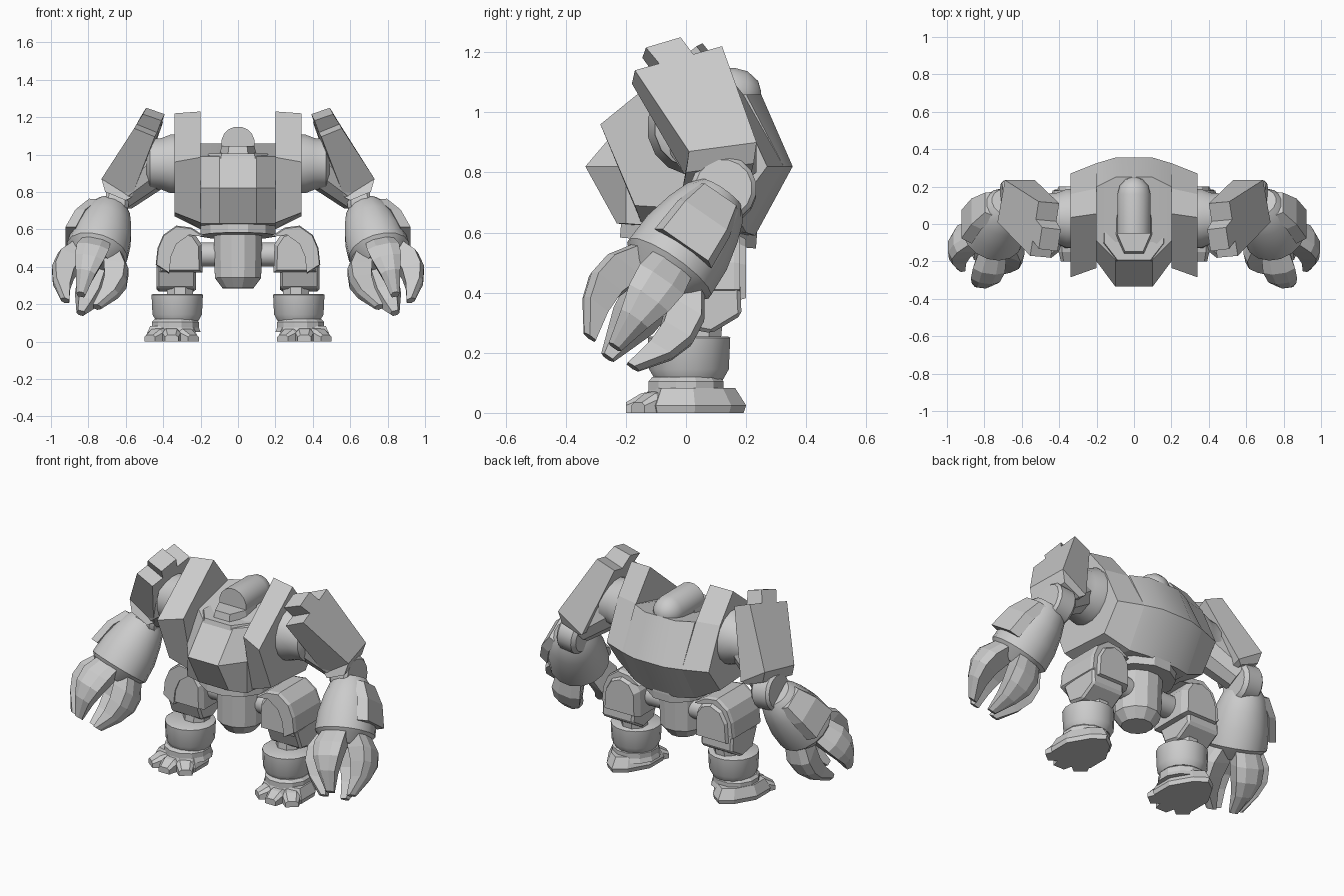
import bpy
import bmesh
from math import cos, sin, pi, radians
from mathutils import Vector

old = bpy.data.objects.get("Cube")
if old:
    bpy.data.objects.remove(old, do_unlink=True)

grey = bpy.data.materials.new("plain grey")
grey.use_nodes = True
colour = (0.6, 0.6, 0.6, 1)
grey.diffuse_color = colour
grey.node_tree.nodes["Principled BSDF"].inputs["Base Color"].default_value = colour


def loft(name, loops, mirror=False, smooth=False, bevel=0):
    """Skin a list of equal-sized loops and cap both ends."""
    bm = bmesh.new()
    rings = [[bm.verts.new(p) for p in loop] for loop in loops]
    n = len(rings[0])
    for a, b in zip(rings, rings[1:]):
        for i in range(n):
            j = (i + 1) % n
            bm.faces.new((a[i], a[j], b[j], b[i]))
    bm.faces.new(rings[0])
    bm.faces.new(rings[-1])
    bmesh.ops.recalc_face_normals(bm, faces=bm.faces)
    mesh = bpy.data.meshes.new(name)
    bm.to_mesh(mesh)
    bm.free()
    mesh.materials.append(grey)
    obj = bpy.data.objects.new(name, mesh)
    bpy.context.collection.objects.link(obj)
    if smooth:
        bpy.ops.object.select_all(action='DESELECT')
        obj.select_set(True)
        bpy.context.view_layer.objects.active = obj
        bpy.ops.object.shade_smooth_by_angle(angle=radians(32))
    if bevel:
        mod = obj.modifiers.new("edge", 'BEVEL')
        mod.width = bevel
        mod.segments = 1
    if mirror:
        obj.modifiers.new("mirror", 'MIRROR')
    return obj


def frame(axis, hint):
    """Unit axis, the hint made square to it, and their cross product."""
    d = Vector(axis).normalized()
    e = Vector(hint)
    e = (e - d * e.dot(d)).normalized()
    return d, e, d.cross(e)


def lathe(name, origin, axis, profile, n=16, hint=(0, 1, 0), squash=1, **kw):
    """Turn (distance, radius) pairs about an axis."""
    d, e, f = frame(axis, hint)
    o = Vector(origin)
    turn = [2 * pi * (i + 0.5) / n for i in range(n)]
    loops = [[o + d * a + (e * cos(t) + f * sin(t) * squash) * r for t in turn]
             for a, r in profile]
    return loft(name, loops, **kw)


def side_loft(name, profiles, **kw):
    """Skin side profiles of (y, z) placed at given x positions."""
    return loft(name, [[(x, y, z) for y, z in p] for x, p in profiles], **kw)


# Torso: faceted barrel between two tall fins
rim = [(-.20, .82), (-.09, .99), (.20, 1.06), (.325, .82), (.20, .60), (-.20, .63)]
core = [(-.335, .82), (-.19, .99), (.25, 1.06), (.355, .82), (.23, .59), (-.23, .63)]
side_loft("torso", [(-.2, rim), (-.1, core), (.1, core), (.2, rim)], smooth=True)
fin_in = [(-.235, .985), (.055, 1.23), (.19, 1.06), (.325, .82), (.20, .60), (-.15, .635)]
fin_out = [(-.285, .96), (.035, 1.22), (.16, 1.06), (.27, .82), (.16, .67), (-.17, .69)]
side_loft("torso_fins", [(.2, fin_in), (.34, fin_out)], mirror=True)

# Waist and pelvis
lathe("waist_ring", (0, .01, .61), (0, -.08, -1), [(-.05, .23), (.0, .235), (.045, .235)],
      n=12, squash=.88)
lathe("pelvis", (0, .03, .6), (0, -.02, -1), [(0, .135), (.26, .128), (.315, .085)], n=12)

# Canopy and head
dome = [(-.05, .09), (.16, .09), (.205, .078), (.24, .045), (.25, .01)]
lathe("canopy", (0, 0, 1.06), (0, 1, 0), dome, hint=(1, 0, 0), smooth=True)
for name, z0, z1, wide, front in (("head", .99, 1.045, .1, -.16),
                                  ("collar", .94, 1.005, .18, -.21)):
    outline = [(-wide, .05), (-wide, front + .1), (-wide * .55, front),
               (wide * .55, front), (wide, front + .1), (wide, .05)]
    loft(name, [[(x, y, z0) for x, y in outline],
                [(x * .88, y * .92, z1) for x, y in outline]])

# Shoulder joints and upper arms
lathe("shoulder_joints", (.3, .03, .95), (1, 0, 0),
      [(0, .16), (.06, .16), (.11, .14), (.17, .135), (.19, .1)], mirror=True, smooth=True)
lathe("upper_arms", (.42, .03, .95), (.24, .1, -.19), [(0, .12), (.28, .095)],
      n=10, mirror=True, smooth=True)

# Shoulder shields: notched slabs, leaning outward and thicker below
top_back, low_back = Vector((.51, .12, 1.22)), Vector((.69, .235, .90))
low_front, top_front = Vector((.73, .01, .87)), Vector((.555, -.17, 1.14))


def on_shield(u, v):
    upper = top_back.lerp(top_front, u)
    return upper.lerp(low_back.lerp(low_front, u), v)


def thickness(v):
    return Vector((-.11, -.01, -.045)).lerp(Vector((-.16, 0, -.1)), v)


outline = [(0, 0), (.33, 0), (.38, -.2), (.76, -.2), (.72, 0), (1, 0), (1, 1), (0, 1)]
face = [on_shield(u, v) for u, v in outline]
back = [p + thickness(v) for p, (u, v) in zip(face, outline)]
loft("shoulder_shields", [face, back], mirror=True)
lip = [on_shield(u, 1) for u in (0, 1)]
drop = Vector((-.02, -.01, -.07))
loft("shield_lips", [[p, p + drop, p + drop + thickness(0), p + thickness(1)] for p in lip],
     mirror=True)

# Elbows
lathe("elbows", (.585, .125, .735), (.95, 0, .1), [(0, .09), (.02, .11), (.11, .11), (.125, .095)],
      mirror=True, smooth=True)

# Forearms with outer guards
elbow = Vector((.68, .11, .72))
d, out, fore = frame((.08, -.18, -.26), (1, 0, 0))
lathe("forearms", elbow, d, [(-.01, .085), (.03, .115), (.1, .14), (.2, .163),
                             (.3, .168), (.32, .15), (.37, .1)],
      hint=(1, 0, 0), mirror=True, smooth=True)
guard = []
for a, low, high, half in ((.02, .06, .115, .08), (.12, .11, .165, .105), (.25, .13, .188, .115)):
    guard.append([elbow + d * a + out * r + fore * w * half
                  for r, w in ((low, -1), (high, -.8), (high, .8), (low, 1))])
loft("forearm_guards", guard, mirror=True)

# Four broad curved claws on each hand
palm = elbow + d * .34
for k, name in enumerate(("outer", "back", "inner", "front")):
    e = out * cos(k * pi / 2) + fore * sin(k * pi / 2)
    t = d.cross(e)
    claw = []
    for a, r0, r1, w in ((-.03, .04, .145, .085), (.05, .06, .195, .098), (.13, .085, .205, .088),
                         (.21, .085, .18, .06), (.31, .065, .11, .028)):
        claw.append([palm + d * a + e * r + t * w * s
                     for r, s in ((r0, -.6), (r1 - .02, -.9), (r1, -.4), (r1, .4),
                                  (r1 - .02, .9), (r0, .6))])
    loft(name + "_claws", claw, mirror=True)

# Hips, thighs rounded across the top, and curved outer pads
lathe("hip_axles", (.08, .05, .465), (1, 0, 0), [(0, .065), (.18, .065)], mirror=True,
      smooth=True)


def front_loft(name, outline, cuts, **kw):
    """Skin a front outline of (x, z) along y, shrunk at each cut."""
    cx, cz = .31, .45
    return loft(name, [[(cx + (x - cx) * k, y, cz + (z - cz) * k) for x, z in outline]
                       for y, k in cuts], mirror=True, **kw)


thigh = [(.19, .37), (.195, .52), (.235, .58), (.3, .6), (.37, .57), (.41, .5), (.42, .37)]
front_loft("thighs", thigh, ((-.08, .85), (-.05, 1), (.16, 1), (.2, .85)))
arc = [(.25, .61), (.33, .62), (.4, .57), (.43, .5), (.44, .41)]
inner_arc = [(x - .07, z - .045) for x, z in reversed(arc)]
front_loft("thigh_pads", arc + inner_arc, ((-.09, .96), (-.07, 1), (.16, 1), (.18, .96)))
knee = [(-.07, .41), (.18, .43), (.185, .325), (.085, .265), (-.02, .285)]
side_loft("knee_guards", [(.225, knee), (.435, knee)], mirror=True, bevel=.012)

# Shins, boots and ankles
lathe("shins", (.31, .06, .38), (0, -.1, -1), [(0, .075), (.2, .075)], n=8, mirror=True)
lathe("boots", (.325, .01, .255), (0, 0, -1), [(0, .13), (.005, .14), (.11, .135), (.145, .115)],
      mirror=True, smooth=True)
lathe("ankles", (.335, .0, .12), (0, 0, -1), [(0, .115), (.015, .13), (.045, .13), (.07, .14)],
      n=12, mirror=True)

# Feet with heel and three splayed toes
sole = [(-.14, -.1), (-.14, .03), (-.07, .15), (.0, .2), (.07, .15), (.14, .03), (.14, -.1),
        (.0, -.14)]
loft("feet", [[(.355 + x * k, y * k, z) for x, y in sole]
              for z, k in ((0, .96), (.025, 1), (.082, .82))], mirror=True)
for name, angle in (("inner", -38), ("middle", 0), ("outer", 38)):
    a = radians(angle)
    ahead, across = Vector((sin(a), -cos(a), 0)), Vector((cos(a), sin(a), 0))
    toe = []
    for r, w, h in ((.06, .05, .08), (.14, .048, .065), (.19, .036, .035)):
        base = Vector((.355, -.01, 0)) + ahead * r
        toe.append([base + across * w * s + Vector((0, 0, z * h))
                    for s, z in ((-1, 0), (-1, .7), (-.6, 1), (.6, 1), (1, .7), (1, 0))])
    loft(name + "_toes", toe, mirror=True)
